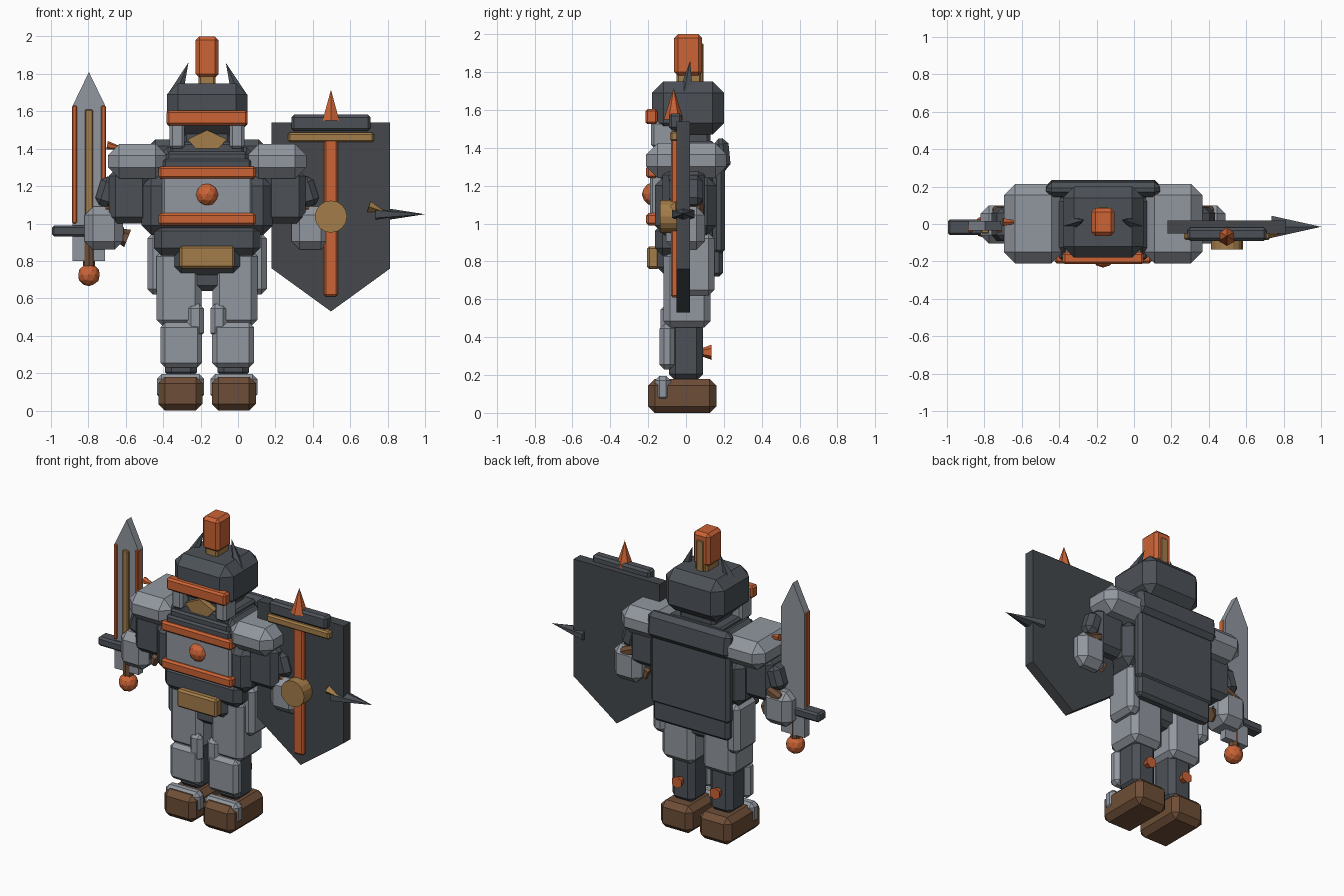
import bpy, bmesh, math
from mathutils import Vector, Matrix

if "Cube" in bpy.data.objects:
    bpy.data.objects.remove(bpy.data.objects["Cube"])

CX = -0.165  # body centre line


def material(name, rgb):
    m = bpy.data.materials.new(name)
    m.diffuse_color = (*rgb, 1)
    m.use_nodes = True
    m.node_tree.nodes["Principled BSDF"].inputs["Base Color"].default_value = m.diffuse_color
    return m


STEEL = material("light steel", (0.285, 0.312, 0.35))
DARK = material("dark iron", (0.073, 0.083, 0.096))
SLATE = material("shield slate", (0.058, 0.064, 0.071))
ORANGE = material("burnt orange", (0.60, 0.125, 0.036))
GOLD = material("old gold", (0.37, 0.205, 0.067))
BROWN = material("boot brown", (0.155, 0.076, 0.038))


def finish(name, bm, mat):
    bmesh.ops.recalc_face_normals(bm, faces=bm.faces)
    me = bpy.data.meshes.new(name)
    bm.to_mesh(me)
    bm.free()
    me.materials.append(mat)
    ob = bpy.data.objects.new(name, me)
    bpy.context.collection.objects.link(ob)
    return ob


def box(name, x, y, z, mat, bevel=0.015, tilt=0.0, pitch=0.0):
    """Chamfered box from (min, max) ranges, tilted about y and pitched about x."""
    bm = bmesh.new()
    size = [b - a for a, b in (x, y, z)]
    mid = Vector([(a + b) / 2 for a, b in (x, y, z)])
    bmesh.ops.create_cube(bm, size=1)
    bmesh.ops.scale(bm, vec=size, verts=bm.verts)
    if bevel:
        bmesh.ops.bevel(bm, geom=bm.edges[:], offset=min(bevel, min(size) * 0.45),
                        segments=1, affect='EDGES')
    bm.transform(Matrix.Translation(mid) @ Matrix.Rotation(tilt, 4, 'Y')
                 @ Matrix.Rotation(pitch, 4, 'X'))
    return finish(name, bm, mat)


def cone(name, base, tip, r1, mat, r2=0.0, sides=6, flat=(1, 1)):
    bm = bmesh.new()
    base, tip = Vector(base), Vector(tip)
    d = tip - base
    bmesh.ops.create_cone(bm, cap_ends=True, segments=sides, radius1=r1, radius2=r2, depth=d.length)
    bmesh.ops.scale(bm, vec=(flat[0], flat[1], 1), verts=bm.verts)
    bm.transform(Matrix.Translation((base + tip) / 2) @ d.to_track_quat('Z', 'Y').to_matrix().to_4x4())
    return finish(name, bm, mat)


def ball(name, pos, r, mat):
    bm = bmesh.new()
    bmesh.ops.create_icosphere(bm, subdivisions=2, radius=r)
    bm.transform(Matrix.Translation(pos))
    return finish(name, bm, mat)


def plate(name, outline, y0, y1, mat):
    """Front outline in x, z extruded along y."""
    bm = bmesh.new()
    face = bm.faces.new([bm.verts.new((x, y0, z)) for x, z in outline])
    ext = bmesh.ops.extrude_face_region(bm, geom=[face])
    bmesh.ops.translate(bm, vec=(0, y1 - y0, 0),
                        verts=[v for v in ext["geom"] if isinstance(v, bmesh.types.BMVert)])
    return finish(name, bm, mat)


def cbox(name, half, y, z, mat, bevel=0.015, **kw):
    return box(name, (CX - half, CX + half), y, z, mat, bevel, **kw)


# Paired parts, mirrored about the body centre line
for side, s in (("left", -1), ("right", 1)):
    def sbox(name, a, b, y, z, mat, bevel=0.015, tilt=0.0):
        x = sorted((CX + s * a, CX + s * b))
        return box(f"{side}_{name}", x, y, z, mat, bevel, tilt * s)

    def pt(a, y, z):
        return (CX + s * a, y, z)

    # legs and boots
    sbox("boot", 0.025, 0.26, (-0.20, 0.16), (0.0, 0.18), BROWN, 0.035)
    sbox("boot_band", 0.017, 0.268, (-0.165, -0.08), (0.06, 0.195), STEEL, 0.025)
    sbox("calf", 0.055, 0.225, (-0.09, 0.09), (0.17, 0.55), DARK, 0.035)
    sbox("shin_guard", 0.027, 0.25, (-0.14, -0.06), (0.23, 0.47), STEEL, 0.025)
    sbox("knee_guard", 0.017, 0.11, (-0.135, -0.08), (0.39, 0.57), STEEL, 0.025)
    sbox("thigh", 0.03, 0.27, (-0.12, 0.13), (0.45, 0.86), STEEL, 0.035)
    sbox("hip_guard", 0.22, 0.32, (-0.07, 0.15), (0.62, 0.95), STEEL, 0.03)
    cone(f"{side}_calf_spur", pt(0.14, 0.08, 0.32), pt(0.14, 0.135, 0.32), 0.02, ORANGE, 0.04)
    # arms
    sbox("shoulder", 0.215, 0.53, (-0.21, 0.215), (1.24, 1.425), STEEL, 0.06)
    sbox("upper_arm", 0.31, 0.525, (-0.125, 0.10), (1.0, 1.29), DARK, 0.035)
    sbox("elbow_guard", 0.48, 0.585, (-0.09, 0.09), (1.09, 1.25), DARK, 0.03, -0.3)
    sbox("wrist_cuff", 0.46, 0.60, (-0.075, 0.095), (1.03, 1.10), BROWN, 0.02, 0.4)
    sbox("hand", 0.45, 0.655, (-0.105, 0.10), (0.86, 1.09), STEEL, 0.045)
    cone(f"{side}_cuff_stud", pt(0.50, 0.0, 0.95), pt(0.425, 0.0, 0.92), 0.03, BROWN, 0.05)
    # helmet side pieces
    sbox("cheek_guard", 0.12, 0.20, (-0.185, -0.06), (1.40, 1.54), STEEL, 0.015)
    cone(f"{side}_horn", pt(0.175, 0.0, 1.67), pt(0.10, 0.022, 1.86), 0.045, DARK, sides=5)

# Torso
cbox("pelvis", 0.10, (-0.11, 0.11), (0.64, 0.85), DARK, 0.03)
cbox("belt_skirt", 0.19, (-0.155, 0.13), (0.72, 0.90), DARK, 0.05)
cbox("waist", 0.285, (-0.165, 0.15), (0.83, 1.0), DARK, 0.04)
cbox("belt_buckle", 0.147, (-0.205, -0.14), (0.76, 0.88), GOLD, 0.012)
cbox("torso", 0.35, (-0.165, 0.16), (0.94, 1.25), DARK, 0.05)
cbox("upper_chest", 0.25, (-0.165, 0.16), (1.2, 1.41), DARK, 0.04)
cbox("chest_plate", 0.24, (-0.19, -0.12), (1.03, 1.27), STEEL, 0.012)
for i, z in enumerate((0.99, 1.24)):
    cbox(("lower", "upper")[i] + "_chest_band", 0.26, (-0.21, -0.15), (z, z + 0.065), ORANGE, 0.012)
ball("chest_stud", (CX, -0.17, 1.155), 0.063, ORANGE)
for i, (half, z0, z1) in enumerate(((0.235, 1.29, 1.345), (0.215, 1.33, 1.385), (0.195, 1.37, 1.435))):
    cbox(f"collar_layer_{i + 1}", half, (-0.19 + 0.015 * i, 0.15), (z0, z1), DARK, 0.012)

# Back armour
cbox("back_plate", 0.29, (0.14, 0.205), (0.84, 1.40), DARK, 0.02)
cbox("back_top_roll", 0.305, (0.15, 0.23), (1.28, 1.45), DARK, 0.03, pitch=0.1)
cbox("back_flap", 0.28, (0.12, 0.195), (0.72, 0.88), DARK, 0.02)

# Head and helmet
cbox("neck", 0.13, (-0.13, 0.13), (1.38, 1.52), DARK, 0.02)
cbox("helmet", 0.215, (-0.18, 0.20), (1.47, 1.75), DARK, 0.06)
plate("face_guard", [(CX - 0.105, 1.45), (CX - 0.06, 1.40), (CX + 0.06, 1.40), (CX + 0.105, 1.45),
                     (CX, 1.50)], -0.17, -0.10, GOLD)
cbox("visor", 0.217, (-0.215, -0.15), (1.525, 1.605), ORANGE, 0.012)
cbox("crest_base", 0.045, (-0.05, 0.08), (1.73, 1.81), GOLD, 0.01)
cbox("crest", 0.062, (-0.063, 0.085), (1.78, 2.0), ORANGE, 0.02)
cbox("crest_back_strip", 0.025, (0.07, 0.092), (1.74, 1.95), GOLD, 0.004)
cone("shoulder_spike", (-0.70, 0.01, 1.418), (-0.60, 0.01, 1.40), 0.024, ORANGE)

# Sword
SX = -0.797
plate("sword_blade", [(SX - 0.087, 0.80), (SX + 0.087, 0.80), (SX + 0.087, 1.63), (SX, 1.81),
                      (SX - 0.087, 1.63)], -0.035, 0.015, STEEL)
for n, s in (("left", -1), ("right", 1)):
    box(f"blade_edge_{n}", sorted((SX + s * 0.065, SX + s * 0.09)), (-0.045, 0.0), (1.0, 1.63), ORANGE, 0.005)
box("blade_fuller", (SX - 0.021, SX + 0.021), (-0.05, -0.02), (1.0, 1.61), GOLD, 0.005)
box("sword_guard", (-0.995, -0.61), (-0.06, 0.025), (0.93, 0.99), DARK, 0.012)
cone("sword_grip", (SX, -0.015, 0.74), (SX, -0.015, 0.94), 0.032, BROWN, 0.032, 8)
ball("sword_pommel", (SX, -0.015, 0.725), 0.06, ORANGE)

# Shield
HX = 0.497
plate("shield", [(HX - 0.317, 1.54), (HX - 0.317, 0.76), (HX, 0.53), (HX + 0.317, 0.76),
                 (HX + 0.317, 1.54)], -0.05, 0.02, SLATE)
box("shield_stripe", (HX - 0.037, HX + 0.037), (-0.08, -0.04), (0.61, 1.45), ORANGE, 0.01)
box("shield_gold_bar", (HX - 0.23, HX + 0.23), (-0.085, -0.04), (1.435, 1.487), GOLD, 0.01)
box("shield_top_bar", (HX - 0.212, HX + 0.212), (-0.09, -0.02), (1.495, 1.582), DARK, 0.014)
cone("shield_boss", (HX, -0.05, 1.037), (HX, -0.137, 1.037), 0.086, GOLD, 0.086, 16)
cone("shield_top_spike", (HX, -0.065, 1.55), (HX, -0.065, 1.715), 0.052, ORANGE)
cone("shield_side_spike", (0.735, -0.015, 1.05), (1.0, -0.015, 1.05), 0.068, DARK, flat=(1, 0.6))
cone("side_spike_root", (0.70, -0.055, 1.09), (0.79, -0.055, 1.06), 0.03, GOLD, sides=4)
